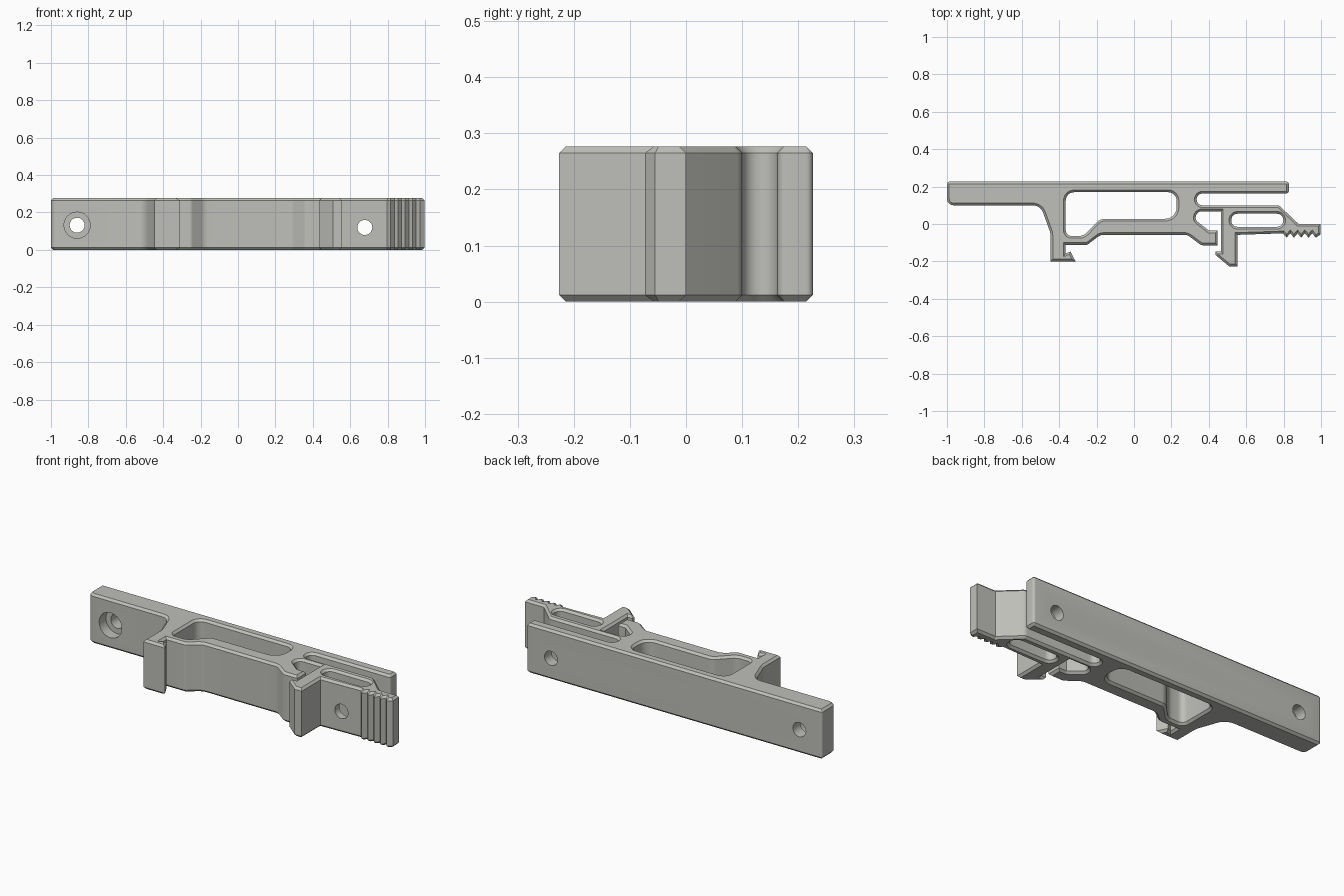
import bpy, bmesh, math
from mathutils import Vector

if "Cube" in bpy.data.objects:
    bpy.data.objects.remove(bpy.data.objects["Cube"])

H, CH = 0.277, 0.012          # body height and edge chamfer

grey = bpy.data.materials.new("light_grey")
grey.diffuse_color = (0.52, 0.52, 0.49, 1)
grey.use_nodes = True
grey.node_tree.nodes["Principled BSDF"].inputs["Base Color"].default_value = grey.diffuse_color


def rounded(points, steps=6):
    """Turn (x, y, radius) corners into a polygon with filleted corners."""
    out = []
    n = len(points)
    for i, p in enumerate(points):
        c = Vector(p[:2])
        r = p[2] if len(p) > 2 else 0
        if not r:
            out.append(c)
            continue
        a = (Vector(points[i - 1][:2]) - c).normalized()
        b = (Vector(points[(i + 1) % n][:2]) - c).normalized()
        half = a.angle(b) / 2
        mid = c + (a + b).normalized() * (r / math.sin(half))
        start = c + a * (r / math.tan(half)) - mid
        sweep = start.angle_signed(c + b * (r / math.tan(half)) - mid)
        for k in range(steps + 1):
            t = -sweep * k / steps
            out.append(mid + Vector((start.x * math.cos(t) - start.y * math.sin(t),
                                     start.x * math.sin(t) + start.y * math.cos(t))))
    return out


def area(loop):
    return sum(p.x * q.y - q.x * p.y for p, q in zip(loop, loop[1:] + loop[:1])) / 2


def inset(loop, d):
    """Mitred offset to the left of the travel direction."""
    out = []
    n = len(loop)
    for i, p in enumerate(loop):
        e = (p - loop[i - 1]).normalized()
        f = (loop[(i + 1) % n] - p).normalized()
        m = Vector((-e.y - f.y, e.x + f.x)).normalized()
        out.append(p + m * min(d / max(m.dot(Vector((-e.y, e.x))), 0.3), 2 * d))
    return out


def plate(name, outline, windows):
    """Extrude an outline with windows, chamfered along both faces."""
    bm = bmesh.new()
    rims = {0: [], 3: []}
    for k, loop in enumerate([outline] + windows):
        if (area(loop) > 0) != (k == 0):
            loop = loop[::-1]
        small = inset(loop, CH)
        rings = [[bm.verts.new((p.x, p.y, z)) for p in ring] for ring, z in
                 ((small, 0), (loop, CH), (loop, H - CH), (small, H))]
        n = len(loop)
        for lo, hi in zip(rings, rings[1:]):
            for i in range(n):
                j = (i + 1) % n
                bm.faces.new((lo[i], lo[j], hi[j], hi[i]))
        for key in rims:
            rims[key] += [bm.edges.get((rings[key][i], rings[key][(i + 1) % n]))
                          for i in range(n)]
    for edges in rims.values():
        bmesh.ops.triangle_fill(bm, edges=edges, use_beauty=True)
    bmesh.ops.recalc_face_normals(bm, faces=bm.faces)
    mesh = bpy.data.meshes.new(name)
    bm.to_mesh(mesh)
    bm.free()
    ob = bpy.data.objects.new(name, mesh)
    bpy.context.collection.objects.link(ob)
    mesh.materials.append(grey)
    return ob


def bore(ob, x, z, r, y0, y1):
    """Drill a round hole along y."""
    bpy.ops.mesh.primitive_cylinder_add(vertices=32, radius=r, depth=y1 - y0,
                                        location=(x, (y0 + y1) / 2, z),
                                        rotation=(math.pi / 2, 0, 0))
    cutter = bpy.context.object
    cutter.hide_render = True
    mod = ob.modifiers.new("bore", 'BOOLEAN')
    mod.operation, mod.solver, mod.object = 'DIFFERENCE', 'EXACT', cutter
    bpy.context.view_layer.objects.active = ob
    bpy.ops.object.modifier_apply(modifier=mod.name)
    bpy.data.objects.remove(cutter)


# Grip teeth under the lever tip
teeth = []
for i in range(5):
    x = 0.972 - i * 0.039
    teeth += [(x, -0.073), (x - 0.0195, -0.05)]

outline = rounded([
    # mounting bar
    (-1, 0.1, 0.035), (-1, 0.226, 0.012), (0.828, 0.226, 0.012), (0.828, 0.163, 0.015),
    # slot between bar and lever
    (0.335, 0.163, 0.031), (0.335, 0.1, 0.031),
    # release lever
    (0.775, 0.1, 0.03), (0.88, 0), (0.998, 0), (0.998, -0.055)] + teeth + [
    (0.553, -0.058),
    # lever hook
    (0.553, -0.226), (0.508, -0.226), (0.435, -0.165), (0.435, -0.148), (0.465, -0.148),
    # spring gap and stop block
    (0.465, 0.068), (0.33, 0.068, 0.033), (0.33, 0.02, 0.025), (0.4, -0.035),
    (0.447, -0.035), (0.447, -0.114), (0.36, -0.114, 0.03), (0.285, -0.058, 0.05),
    # front rail
    (-0.18, -0.058, 0.06), (-0.25, -0.112, 0.03), (-0.365, -0.112),
    # fixed hook
    (-0.365, -0.157), (-0.34, -0.147), (-0.312, -0.2), (-0.446, -0.2),
    (-0.446, -0.05, 0.1), (-0.5, 0.1, 0.06)])

main_window = rounded([
    (-0.365, 0.17, 0.045), (0.228, 0.17, 0.045), (0.228, 0.028, 0.06),
    (-0.18, 0.028, 0.06), (-0.27, -0.064, 0.06), (-0.365, -0.064, 0.03)])
lever_slot = rounded([
    (0.52, 0.055, 0.034), (0.798, 0.055, 0.034), (0.798, -0.015, 0.034), (0.52, -0.015, 0.034)])

clip = plate("mounting_clip", outline, [main_window, lever_slot])

# Screw holes: counterbored on the left, straight through on the right
bore(clip, -0.86, 0.132, 0.04, 0, 0.4)
bore(clip, -0.86, 0.132, 0.07, 0, 0.16)
bore(clip, 0.678, 0.12, 0.04, -0.4, 0.4)

bpy.ops.object.select_all(action='DESELECT')
clip.select_set(True)
bpy.context.view_layer.objects.active = clip
bpy.ops.object.shade_smooth_by_angle(angle=math.radians(25))
